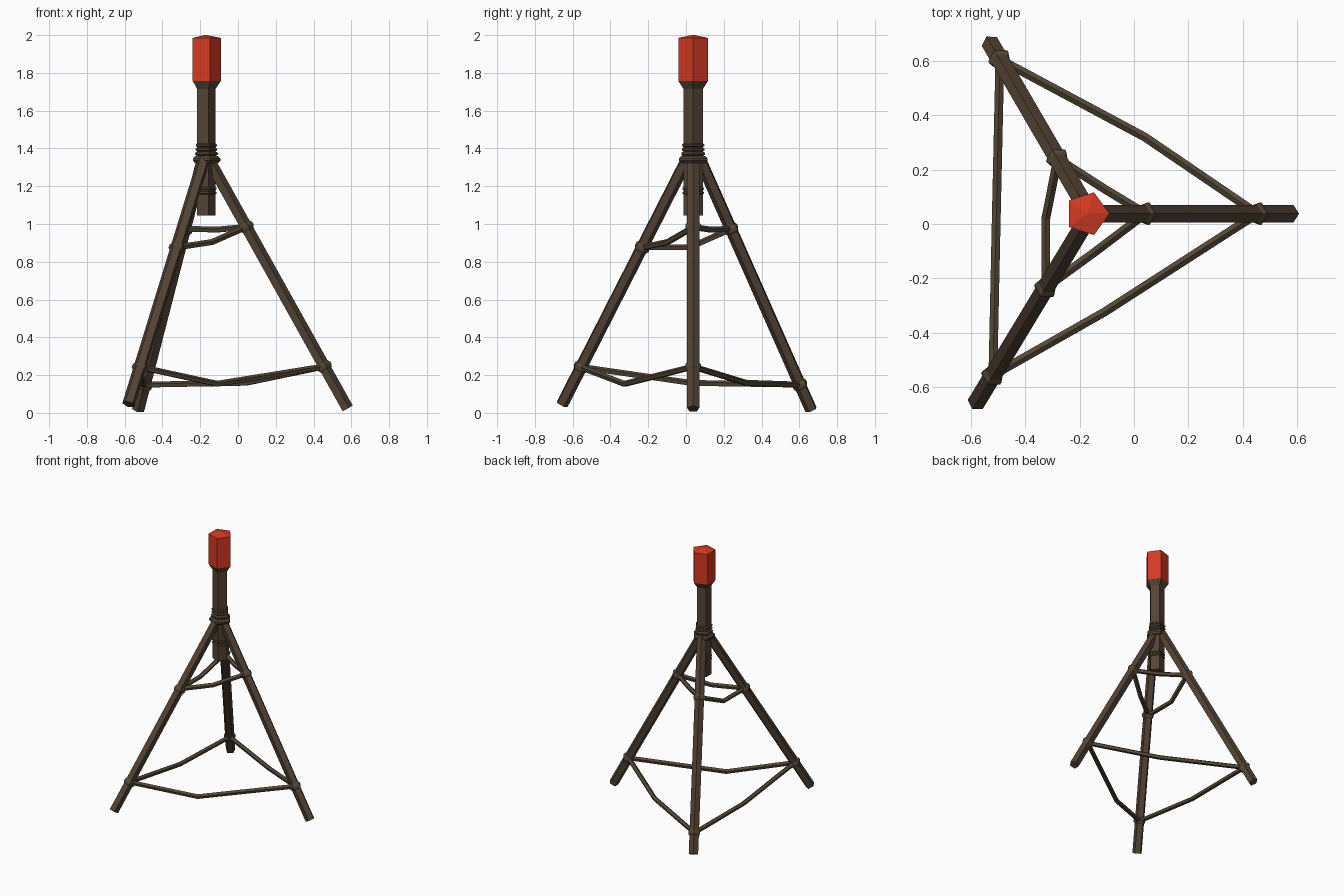
import bpy, bmesh, math
from mathutils import Vector

if "Cube" in bpy.data.objects:
    bpy.data.objects.remove(bpy.data.objects["Cube"])

def material(name, rgb):
    m = bpy.data.materials.new(name)
    m.diffuse_color = (*rgb, 1)
    m.use_nodes = True
    m.node_tree.nodes["Principled BSDF"].inputs["Base Color"].default_value = m.diffuse_color
    return m

WOOD = material("dark brown wood", (0.088, 0.057, 0.035))
ROPE = material("brown rope", (0.09, 0.066, 0.038))
RED = material("red", (0.66, 0.042, 0.016))
CX, CY = -0.173, 0.038

def tube(name, pts, radii, sides, mat, up=Vector((0, 0, 1))):
    """Flat-sided closed tube through pts; one corner points along up."""
    pts = [Vector(p) for p in pts]
    bm = bmesh.new()
    rings = []
    for i, p in enumerate(pts):
        d = (pts[min(i + 1, len(pts) - 1)] - pts[max(i - 1, 0)]).normalized()
        u = (up - d * up.dot(d)).normalized()
        v = d.cross(u)
        angles = [2 * math.pi * k / sides for k in range(sides)]
        rings.append([bm.verts.new(p + radii[i] * (u * math.cos(a) + v * math.sin(a))) for a in angles])
    for a, b in zip(rings, rings[1:]):
        for k in range(sides):
            n = (k + 1) % sides
            bm.faces.new((a[k], a[n], b[n], b[k]))
    bm.faces.new(rings[0][::-1])
    bm.faces.new(rings[-1])
    bmesh.ops.recalc_face_normals(bm, faces=bm.faces)
    me = bpy.data.meshes.new(name)
    bm.to_mesh(me)
    bm.free()
    me.materials.append(mat)
    ob = bpy.data.objects.new(name, me)
    bpy.context.collection.objects.link(ob)
    return ob

def post_part(name, profile, mat, sides=5):
    tube(name, [(CX, CY, z) for r, z in profile], [r for r, z in profile], sides, mat, Vector((1, 0, 0)))

# Central post with flared socket, and the red head
post_part("post", [(0.054, 1.045), (0.054, 1.715), (0.082, 1.757)], WOOD)
post_part("red_head", [(0.083, 1.757), (0.083, 1.985), (0.008, 2.0)], RED)

# Rope windings around the post
for i, (z, r, h) in enumerate([(1.341, 0.08, 0.018), (1.372, 0.066, 0.013), (1.395, 0.063, 0.012),
                               (1.417, 0.062, 0.012), (1.165, 0.06, 0.012), (1.187, 0.06, 0.012)]):
    post_part(f"winding_{i}", [(r - 0.012, z - h), (r, z - h / 3), (r, z + h / 3), (r - 0.012, z + h)], ROPE)

# Legs: top, foot, heights of the upper and lower rope knots
legs = {"right": ((-0.16, 0.038, 1.345), (0.578, 0.038, 0.022), 0.983, 0.244),
        "back": ((-0.185, 0.075, 1.345), (-0.528, 0.664, 0.016), 0.973, 0.148),
        "front": ((-0.18, 0.005, 1.345), (-0.58, -0.657, 0.046), 0.875, 0.242)}
knots = {}
for name, (top, foot, zu, zl) in legs.items():
    top, foot = Vector(top), Vector(foot)
    tube(f"{name}_leg", [top, foot], [0.034, 0.034], 5, WOOD)
    d = (foot - top).normalized()
    for level, z in (("upper", zu), ("lower", zl)):
        c = top.lerp(foot, (top.z - z) / (top.z - foot.z))
        knots[name, level] = c
        tube(f"{name}_{level}_knot", [c + d * o for o in (-0.022, -0.008, 0.008, 0.022)],
             [0.034, 0.043, 0.043, 0.034], 5, ROPE)

# Sagging ropes between the legs, each with its middle point
ropes = [("front", "right", "upper", (-0.14, -0.1, 0.903)), ("right", "back", "upper", (-0.11, 0.13, 0.969)),
         ("back", "front", "upper", (-0.325, 0.02, 0.875)), ("front", "right", "lower", (-0.11, -0.325, 0.153)),
         ("right", "back", "lower", (0.04, 0.32, 0.158)), ("back", "front", "lower", (-0.507, 0.03, 0.157))]
for a, b, level, mid in ropes:
    tube(f"{a}_{b}_{level}_rope", [knots[a, level], mid, knots[b, level]], [0.017] * 3, 5, ROPE)
